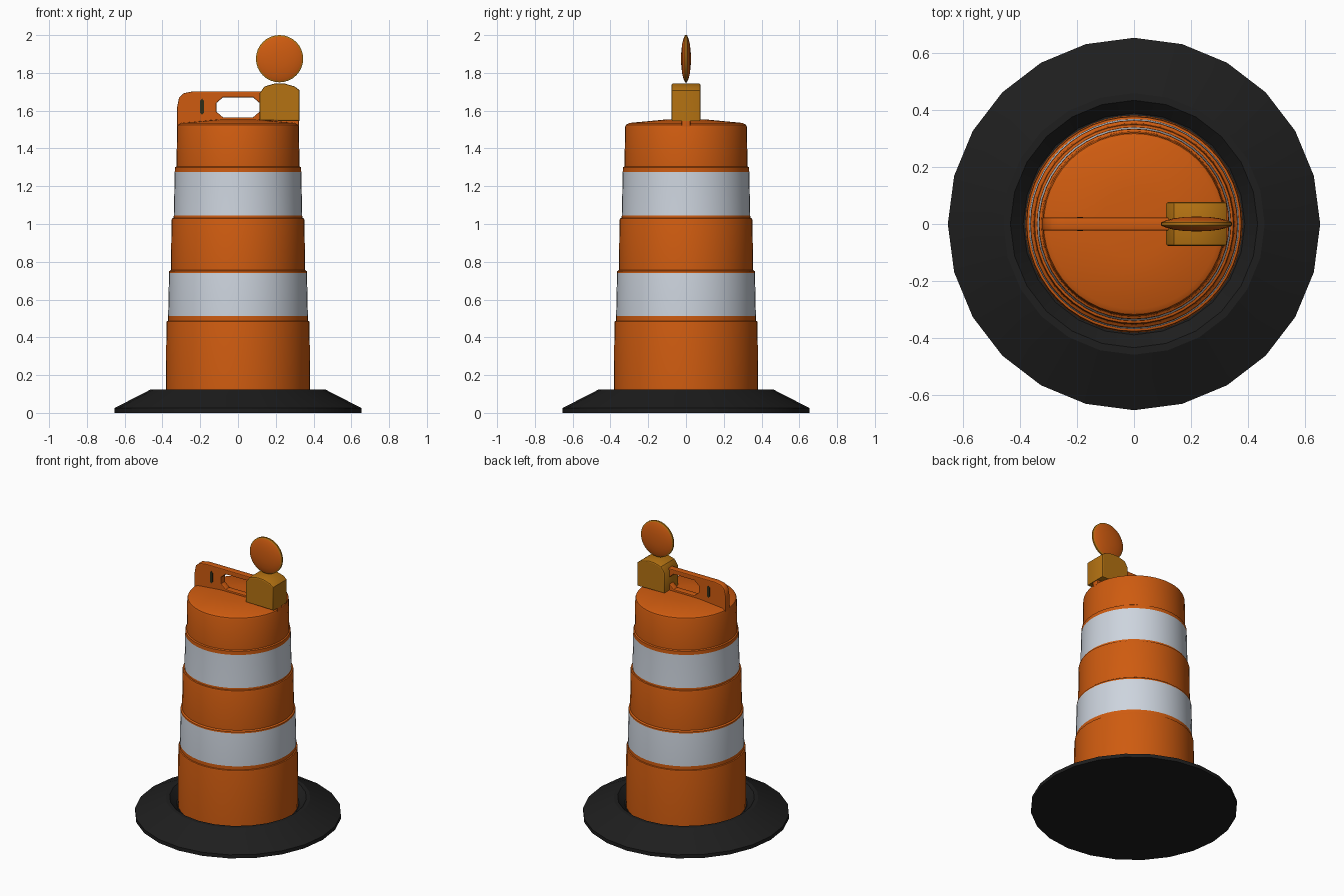
import bpy, bmesh, math
from mathutils import Matrix

if "Cube" in bpy.data.objects:
    bpy.data.objects.remove(bpy.data.objects["Cube"])


def material(name, rgb):
    m = bpy.data.materials.new(name)
    m.diffuse_color = (*rgb, 1)
    m.use_nodes = True
    m.node_tree.nodes["Principled BSDF"].inputs["Base Color"].default_value = m.diffuse_color
    return m


ORANGE = material("orange plastic", (0.62, 0.105, 0.005))
WHITE = material("reflective white", (0.61, 0.66, 0.73))
BLACK = material("black rubber", (0.013, 0.013, 0.013))
AMBER = material("amber housing", (0.46, 0.17, 0.006))
DARK = material("dark slot", (0.03, 0.025, 0.008))


def finish(obj, angle=35):
    bpy.ops.object.select_all(action='DESELECT')
    obj.select_set(True)
    bpy.context.view_layer.objects.active = obj
    bpy.ops.object.shade_smooth_by_angle(angle=math.radians(angle))
    return obj


def lathe(name, profile, sides, mats, rule=lambda c: 0, matrix=Matrix(), angle=35):
    """Spin (radius, height) points around z; radius 0 closes an end."""
    bm = bmesh.new()
    rings = []
    for r, z in profile:
        if r == 0:
            rings.append([bm.verts.new((0, 0, z))] * sides)
        else:
            rings.append([bm.verts.new((r * math.cos(2 * math.pi * i / sides),
                                        r * math.sin(2 * math.pi * i / sides), z))
                          for i in range(sides)])
    for a, b in zip(rings, rings[1:]):
        for i in range(sides):
            j = (i + 1) % sides
            f = bm.faces.new(list(dict.fromkeys((a[i], a[j], b[j], b[i]))))
            f.material_index = rule(f.calc_center_median())
    bmesh.ops.recalc_face_normals(bm, faces=bm.faces)
    bm.transform(matrix)
    me = bpy.data.meshes.new(name)
    bm.to_mesh(me)
    bm.free()
    for m in mats:
        me.materials.append(m)
    obj = bpy.data.objects.new(name, me)
    bpy.context.collection.objects.link(obj)
    return finish(obj, angle)


def plate(name, outlines, half, mat, bevel=0.0, y=0.0):
    """Extrude front-view (x, z) outlines along y; inner outlines become holes."""
    cu = bpy.data.curves.new(name, 'CURVE')
    cu.dimensions = '2D'
    cu.fill_mode = 'BOTH'
    cu.extrude = half - bevel
    cu.bevel_depth = bevel
    cu.offset = -bevel
    cu.bevel_resolution = 1
    for pts in outlines:
        s = cu.splines.new('POLY')
        s.points.add(len(pts) - 1)
        for p, (x, z) in zip(s.points, pts):
            p.co = (x, z, 0, 1)
        s.use_cyclic_u = True
    cu.materials.append(mat)
    obj = bpy.data.objects.new(name, cu)
    obj.rotation_euler = (math.pi / 2, 0, 0)
    obj.location.y = y
    bpy.context.collection.objects.link(obj)
    bpy.ops.object.select_all(action='DESELECT')
    obj.select_set(True)
    bpy.context.view_layer.objects.active = obj
    bpy.ops.object.convert(target='MESH')
    return finish(bpy.context.object)


# Rubber base ring with a recess around the drum
lathe("rubber_base", [(0, 0), (0.655, 0), (0.655, 0.025), (0.46, 0.125), (0.435, 0.125),
                      (0.39, 0.08), (0, 0.08)], 24, [BLACK], angle=25)

# Stepped drum with two reflective bands
drum = [(0.382, 0.07), (0.379, 0.475), (0.377, 0.485), (0.37, 0.487), (0.37, 0.512),
        (0.365, 0.74), (0.364, 0.75), (0.355, 0.757), (0.352, 1.02), (0.349, 1.03),
        (0.341, 1.032), (0.34, 1.045), (0.335, 1.275), (0.334, 1.30), (0.326, 1.305),
        (0.322, 1.515), (0.318, 1.525), (0.30, 1.535), (0.12, 1.552), (0, 1.553)]
lathe("drum", drum, 48, [ORANGE, WHITE],
      lambda c: int(0.52 < c.z < 0.73 or 1.05 < c.z < 1.27))

# Carry handle with a grip opening
right = [(0.322, 1.515), (0.322, 1.62), (0.312, 1.67), (0.288, 1.692), (0.24, 1.702)]
outline = right + [(-x, z) for x, z in reversed(right)]
hole = [(0.115, 1.595), (0.115, 1.64), (0.08, 1.67), (-0.08, 1.67),
        (-0.115, 1.64), (-0.115, 1.595), (-0.08, 1.565), (0.08, 1.565)]
plate("carry_handle", [outline, hole], 0.023, ORANGE, bevel=0.005)

# Dark bolt slots on both faces of the handle
slot = [(-0.201, 1.59), (-0.19, 1.578), (-0.179, 1.59),
        (-0.179, 1.652), (-0.19, 1.664), (-0.201, 1.652)]
for side, y in (("front", -0.022), ("back", 0.022)):
    plate(side + "_slot", [slot], 0.003, DARK, y=y)

# Battery housing with a sloped top
housing = [(0.113, 1.548), (0.326, 1.545), (0.326, 1.708), (0.30, 1.728), (0.245, 1.744),
           (0.195, 1.744), (0.14, 1.728), (0.113, 1.69)]
plate("lamp_housing", [housing], 0.077, AMBER, bevel=0.008)

# Round warning lens with an amber rim
half = [(0.04, 0.025), (0.08, 0.020), (0.105, 0.0135), (0.117, 0.009), (0.125, 0.005)]
lens = [(0, 0.026)] + half + [(r, -z) for r, z in reversed(half)] + [(0, -0.026)]
lathe("warning_lens", lens, 32, [ORANGE, AMBER],
      lambda c: int(math.hypot(c.x, c.y) > 0.115),
      Matrix.Translation((0.22, 0, 1.875)) @ Matrix.Rotation(math.pi / 2, 4, 'X'))
